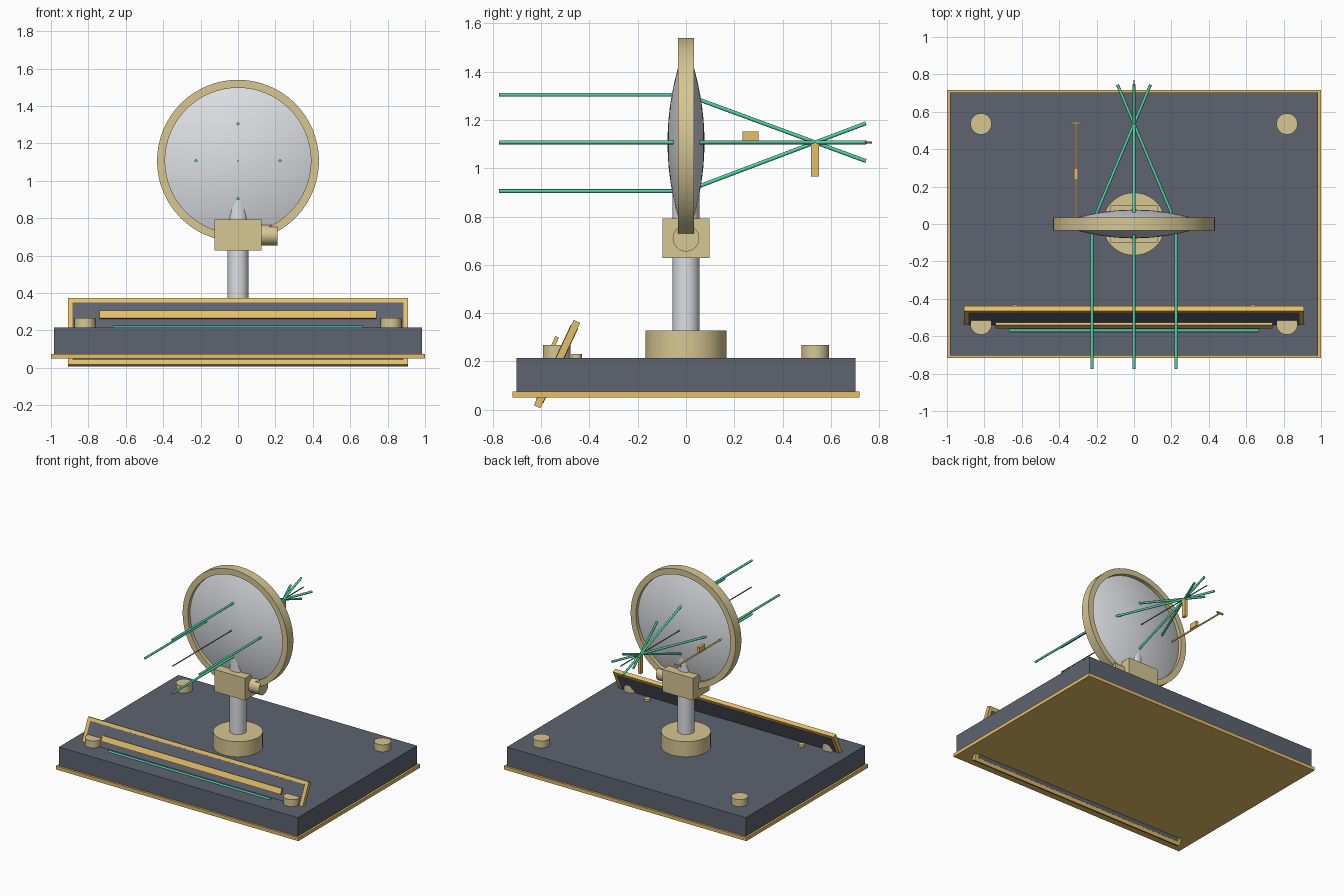
import bpy, bmesh, math
from mathutils import Vector, Matrix

if "Cube" in bpy.data.objects:
    bpy.data.objects.remove(bpy.data.objects["Cube"])


def material(name, rgb):
    m = bpy.data.materials.new(name)
    m.diffuse_color = (*rgb, 1)
    m.use_nodes = True
    m.node_tree.nodes["Principled BSDF"].inputs["Base Color"].default_value = m.diffuse_color
    return m


SLATE = material("slate", (0.11, 0.125, 0.16))
GOLD = material("gold", (0.78, 0.52, 0.14))
BRASS = material("brass", (0.68, 0.57, 0.29))
GREEN = material("ray_green", (0.08, 0.65, 0.38))
STEEL = material("steel", (0.72, 0.74, 0.77))
DARK = material("dark_steel", (0.25, 0.25, 0.27))


def finish(name, bm, mat, smooth=False):
    bmesh.ops.recalc_face_normals(bm, faces=bm.faces)
    me = bpy.data.meshes.new(name)
    bm.to_mesh(me)
    bm.free()
    me.materials.append(mat)
    ob = bpy.data.objects.new(name, me)
    bpy.context.collection.objects.link(ob)
    if smooth:
        bpy.ops.object.select_all(action='DESELECT')
        ob.select_set(True)
        bpy.context.view_layer.objects.active = ob
        bpy.ops.object.shade_smooth_by_angle(angle=math.radians(40))
    return ob


def box(name, center, size, mat, tilt=0):
    bm = bmesh.new()
    m = (Matrix.Translation(center) @ Matrix.Rotation(tilt, 4, 'X')
         @ Matrix.Diagonal((*size, 1)))
    bmesh.ops.create_cube(bm, size=1, matrix=m)
    return finish(name, bm, mat)


def rod(name, a, b, r, mat, segs=32):
    a, b = Vector(a), Vector(b)
    bm = bmesh.new()
    m = Matrix.Translation((a + b) / 2) @ (b - a).to_track_quat('Z', 'Y').to_matrix().to_4x4()
    bmesh.ops.create_cone(bm, cap_ends=True, segments=segs, radius1=r, radius2=r,
                          depth=(b - a).length, matrix=m)
    return finish(name, bm, mat, True)


def lathe_y(name, profile, z, mat, segs=64):
    """Spin a closed (radius, y) profile around the optical axis."""
    bm = bmesh.new()
    vs = [bm.verts.new((r, y, z)) for r, y in profile]
    es = [bm.edges.new((vs[i], vs[(i + 1) % len(vs)])) for i in range(len(vs))]
    bmesh.ops.spin(bm, geom=vs + es, cent=(0, 0, z), axis=(0, 1, 0),
                   angle=math.tau, steps=segs)
    bmesh.ops.remove_doubles(bm, verts=bm.verts, dist=1e-4)
    return finish(name, bm, mat, True)


# Base slab with projecting gold trim
box("base_slab", (0, 0, 0.135), (1.97, 1.405, 0.16), SLATE)
box("base_trim", (0, 0, 0.0625), (2.0, 1.435, 0.025), GOLD)
for i, (sx, sy) in enumerate([(-1, -1), (1, -1), (-1, 1), (1, 1)]):
    rod(f"corner_knob_{i}", (sx * 0.818, sy * 0.535, 0.21),
        (sx * 0.818, sy * 0.535, 0.267), 0.057, BRASS)

# Pedestal, column, clamp block and its side knob
rod("pedestal", (0, 0, 0.21), (0, 0, 0.328), 0.168, BRASS, 48)
rod("column", (0, 0, 0.32), (0, 0, 0.92), 0.056, STEEL)
box("clamp_block", (0, 0, 0.71), (0.25, 0.196, 0.165), BRASS)
rod("clamp_knob", (0.1, 0, 0.71), (0.21, 0, 0.71), 0.055, BRASS)

# Biconvex lens in its ring
CZ, R, T = 1.107, 0.41, 0.0765
N = 12
front = [(R * i / N, -T * (1 - (i / N) ** 2)) for i in range(N + 1)]
back = [(r, -y) for r, y in reversed(front[:-1])]
lathe_y("lens", front + back, CZ, STEEL)
lathe_y("lens_ring", [(0.39, -0.034), (0.433, -0.034), (0.433, 0.034), (0.39, 0.034)],
        CZ, BRASS)

# Light rays: parallel in, converging through the focus and beyond
FOCUS = 0.535
rod("optical_axis", (0, -0.77, CZ), (0, 0.77, CZ), 0.004, DARK, 12)
for i, (dx, dz) in enumerate([(0, 0.197), (0, -0.202), (0.225, 0), (-0.225, 0)]):
    rod(f"ray_in_{i}", (dx, -0.775, CZ + dz), (dx, 0, CZ + dz), 0.008, GREEN, 12)
    k = 1 - 0.745 / FOCUS
    rod(f"ray_out_{i}", (dx, 0, CZ + dz), (dx * k, 0.745, CZ + dz * k), 0.008, GREEN, 12)
box("focus_marker", (0, FOCUS, 1.035), (0.02, 0.033, 0.14), GOLD)

# Measuring rail with end stop and slider
rod("rail", (-0.31, 0, CZ), (-0.31, 0.54, CZ), 0.006, GOLD, 12)
box("rail_stop", (-0.31, 0.54, CZ), (0.055, 0.01, 0.012), GOLD)
box("rail_slider", (-0.31, 0.267, 1.131), (0.022, 0.066, 0.04), GOLD)

# Leaning front panel: gold frame, dark board, gold strip in front
TILT = -math.radians(25)
PANEL = (0, -0.534, 0.189)
box("panel_frame", PANEL, (1.82, 0.03, 0.39), GOLD, TILT)
box("panel_board", PANEL, (1.77, 0.034, 0.34), SLATE, TILT)
box("panel_strip", (0, -0.542, 0.283), (1.48, 0.016, 0.042), GOLD, TILT)
rod("panel_light", (-0.668, -0.57, 0.217), (0.668, -0.57, 0.217), 0.008, GREEN, 12)
for s in (-1, 1):
    rod("panel_peg", (s * 0.637, -0.453, 0.21), (s * 0.637, -0.453, 0.231), 0.022, BRASS, 24)
